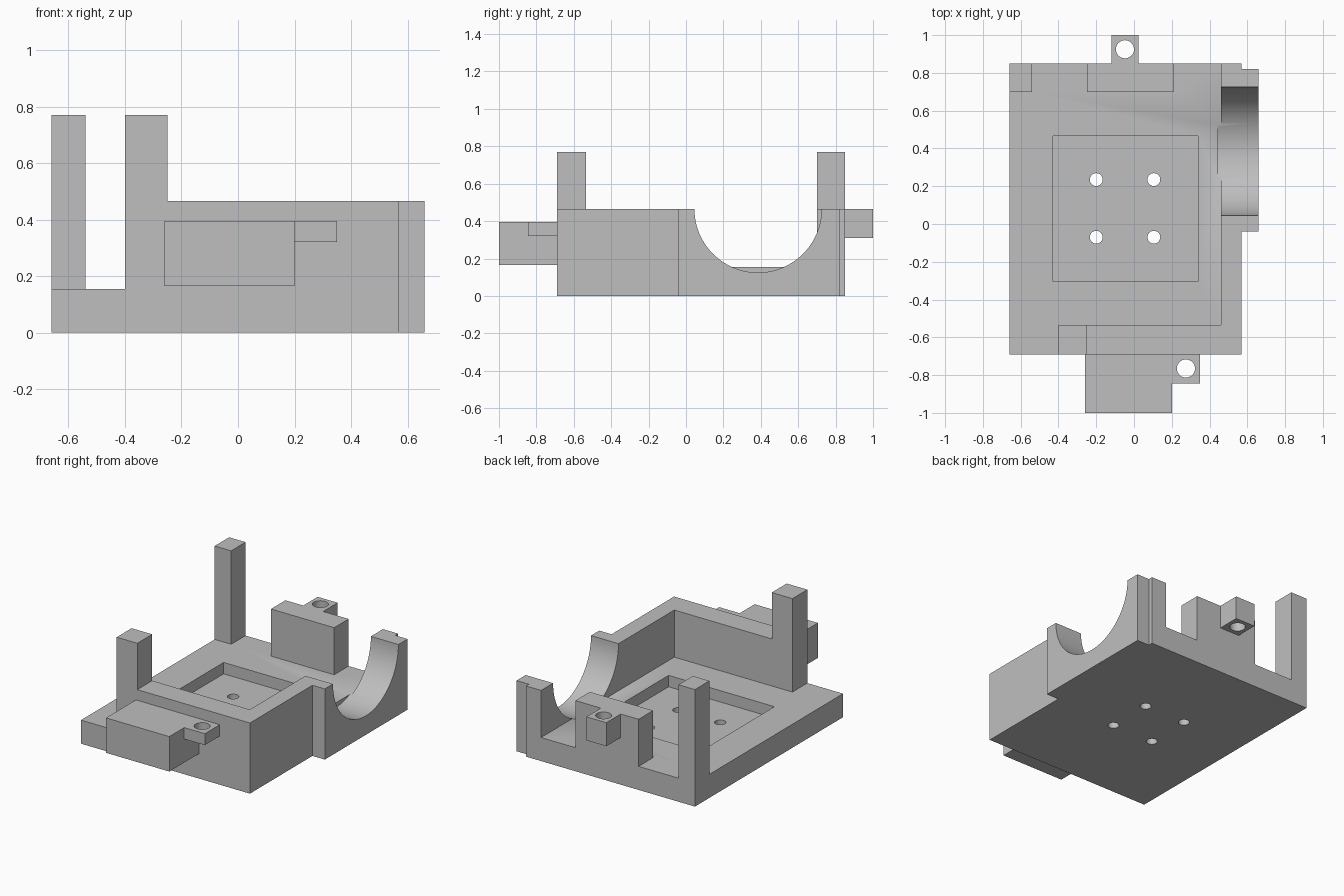
import bpy, bmesh, math
from mathutils import Matrix, Vector

default = bpy.data.objects.get("Cube")
if default:
    bpy.data.objects.remove(default, do_unlink=True)

grey = bpy.data.materials.new("plain_grey")
grey.use_nodes = True
colour = (0.52, 0.52, 0.52, 1)
grey.diffuse_color = colour
grey.node_tree.nodes["Principled BSDF"].inputs["Base Color"].default_value = colour


def add_object(name, bm):
    mesh = bpy.data.meshes.new(name)
    bm.to_mesh(mesh)
    bm.free()
    mesh.materials.append(grey)
    obj = bpy.data.objects.new(name, mesh)
    bpy.context.collection.objects.link(obj)
    return obj


def box(name, x, y, z):
    bm = bmesh.new()
    bmesh.ops.create_cube(bm, size=1)
    spans = (x, y, z)
    for v in bm.verts:
        v.co = Vector([s[0] if c < 0 else s[1] for c, s in zip(v.co, spans)])
    return add_object(name, bm)


def cylinder(name, centre, radius, length, axis="Z", sides=32):
    bm = bmesh.new()
    turn = Matrix.Rotation(math.pi / 2, 4, "Y") if axis == "X" else Matrix()
    bmesh.ops.create_cone(bm, cap_ends=True, segments=sides, radius1=radius,
                          radius2=radius, depth=length,
                          matrix=Matrix.Translation(centre) @ turn)
    return add_object(name, bm)


def combine(target, other, operation):
    mod = target.modifiers.new(operation.lower(), "BOOLEAN")
    mod.operation = operation
    mod.solver = "EXACT"
    mod.object = other
    bpy.context.view_layer.objects.active = target
    bpy.ops.object.modifier_apply(modifier=mod.name)
    bpy.data.objects.remove(other, do_unlink=True)


# Base plate and the parts fused to it
LEFT, RIGHT, FRONT, BACK = -0.66, 0.57, -0.69, 0.85
FLOOR, WALL, POST = 0.155, 0.465, 0.77
FRONT_IN, BACK_IN = -0.535, 0.70
bracket = box("mounting_bracket", (LEFT, RIGHT), (FRONT, BACK), (0, FLOOR))
parts = [
    box("front_wall", (-0.40, RIGHT), (FRONT, FRONT_IN), (0, WALL)),
    box("side_wall", (0.46, RIGHT), (FRONT, BACK), (0, WALL)),
    box("cradle_pad", (0.50, 0.66), (-0.04, 0.82), (0, WALL)),
    box("back_block", (-0.25, 0.21), (BACK_IN, BACK), (0, WALL)),
    box("back_post", (LEFT, -0.54), (BACK_IN, BACK), (0, POST)),
    box("front_post", (-0.40, -0.25), (FRONT, FRONT_IN), (0, POST)),
    box("back_tab", (-0.12, 0.025), (0.80, 1.0), (0.31, WALL)),
    box("front_block", (-0.26, 0.20), (-1.0, -0.64), (0.165, 0.395)),
    box("front_tab", (0.15, 0.35), (-0.845, -0.64), (0.32, 0.395)),
]
for part in parts:
    combine(bracket, part, "UNION")

# Recess, round cradle and screw holes
cutters = [
    box("recess_cutter", (-0.43, 0.34), (-0.305, 0.465), (0.08, 0.3)),
    cylinder("cradle_cutter", (0.645, 0.385, WALL), 0.34, 0.4, "X", 96),
    cylinder("back_tab_hole", (-0.048, 0.925, 0.4), 0.048, 0.4),
    cylinder("front_tab_hole", (0.275, -0.765, 0.36), 0.048, 0.3),
]
for x in (-0.2, 0.105):
    for y in (-0.07, 0.235):
        cutters.append(cylinder("base_hole", (x, y, 0.05), 0.034, 0.3))
for cutter in cutters:
    combine(bracket, cutter, "DIFFERENCE")

# Clean flat faces, smooth the round cuts
bm = bmesh.new()
bm.from_mesh(bracket.data)
bmesh.ops.remove_doubles(bm, verts=bm.verts, dist=0.0001)
bmesh.ops.dissolve_limit(bm, angle_limit=0.01, verts=bm.verts, edges=bm.edges)
bm.to_mesh(bracket.data)
bm.free()
bpy.ops.object.select_all(action="DESELECT")
bracket.select_set(True)
bpy.context.view_layer.objects.active = bracket
bpy.ops.object.shade_smooth_by_angle(angle=math.radians(30))
